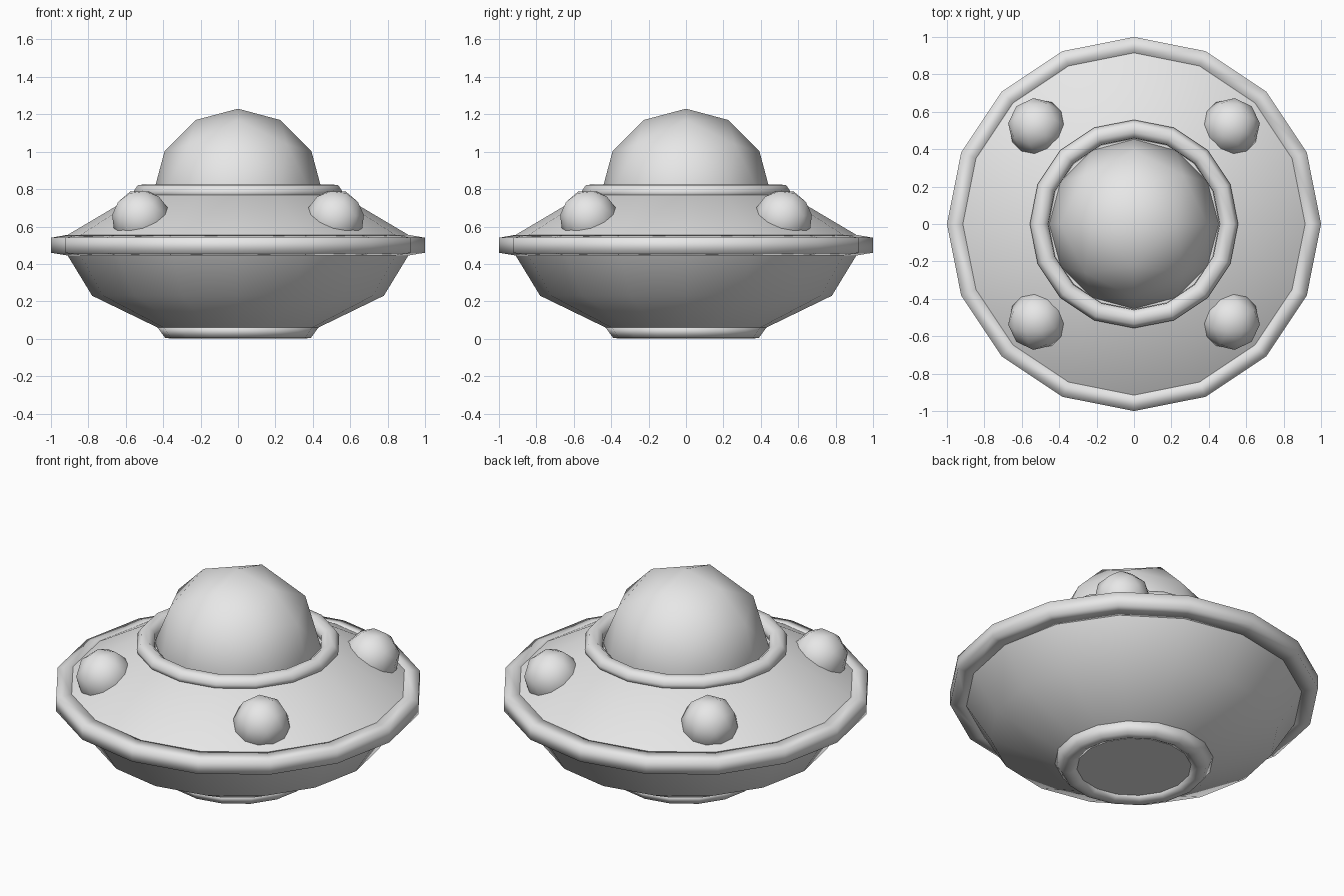
import bpy, bmesh, math
from mathutils import Matrix, Vector

if "Cube" in bpy.data.objects:
    bpy.data.objects.remove(bpy.data.objects["Cube"], do_unlink=True)

GREY = (0.8, 0.8, 0.8, 1.0)
grey = bpy.data.materials.new("light_grey")
grey.use_nodes = True
grey.diffuse_color = GREY
grey.node_tree.nodes["Principled BSDF"].inputs["Base Color"].default_value = GREY

SIDES = 16


def finish(name, bm):
    bmesh.ops.recalc_face_normals(bm, faces=bm.faces[:])
    for f in bm.faces:
        f.smooth = True
    mesh = bpy.data.meshes.new(name)
    bm.to_mesh(mesh)
    bm.free()
    mesh.materials.append(grey)
    obj = bpy.data.objects.new(name, mesh)
    bpy.context.collection.objects.link(obj)
    return obj


def lathe(name, profile, closed=False):
    """Spin a (radius, height) profile around the z axis."""
    bm = bmesh.new()
    rings = []
    for r, z in profile:
        if r == 0:
            rings.append([bm.verts.new((0, 0, z))] * SIDES)
        else:
            angles = [math.tau * i / SIDES for i in range(SIDES)]
            rings.append([bm.verts.new((r * math.cos(a), r * math.sin(a), z))
                          for a in angles])
    pairs = list(zip(rings, rings[1:]))
    if closed:
        pairs.append((rings[-1], rings[0]))
    for a, b in pairs:
        for i in range(SIDES):
            j = (i + 1) % SIDES
            corners = list(dict.fromkeys((a[i], a[j], b[j], b[i])))
            bm.faces.new(corners)
    return finish(name, bm)


def faceted_ball(name, matrix):
    """Low-poly ball: an octahedron with each edge split in three."""
    bm = bmesh.new()
    steps = range(-3, 4)
    for x in steps:
        for y in steps:
            for z in steps:
                if abs(x) + abs(y) + abs(z) == 3:
                    p = Vector([math.sin(math.radians(30 * c)) for c in (x, y, z)])
                    bm.verts.new(p.normalized())
    bmesh.ops.convex_hull(bm, input=bm.verts[:])
    bmesh.ops.transform(bm, matrix=matrix, verts=bm.verts[:])
    return finish(name, bm)


# Saucer body, from the underside up
lathe("base_plate", [(0, 0.02), (0.34, 0.02)])
lathe("base_ring", [(0.43, 0.06), (0.39, 0.005), (0.35, 0.0),
                    (0.31, 0.02), (0.33, 0.07)], closed=True)
lathe("lower_hull", [(0.40, 0.045), (0.43, 0.06), (0.78, 0.23), (0.92, 0.46)])
lathe("rim", [(0.91, 0.445), (1.0, 0.46), (1.0, 0.54), (0.915, 0.555)], closed=True)
lathe("upper_hull", [(0.92, 0.55), (0.54, 0.775), (0.46, 0.78)])
lathe("cockpit_floor", [(0.48, 0.77), (0, 0.77)])
lathe("cockpit_ring", [(0.55, 0.76), (0.557, 0.79), (0.535, 0.822), (0.49, 0.825),
                       (0.46, 0.80), (0.455, 0.76)], closed=True)

# Dome
faceted_ball("dome", Matrix.Translation((0, 0, 0.777)) @ Matrix.Scale(0.453, 4))

# Four lamps leaning outwards on the sloping hull
for side, sx in (("left", 1), ("right", -1)):
    for end, sy in (("front", -1), ("back", 1)):
        heading = math.atan2(sy, sx)
        matrix = (Matrix.Translation((0.52 * sx, 0.52 * sy, 0.645))
                  @ Matrix.Rotation(heading, 4, "Z")
                  @ Matrix.Rotation(math.radians(31), 4, "Y")
                  @ Matrix.Rotation(math.radians(45), 4, "Z")
                  @ Matrix.Scale(0.155, 4))
        faceted_ball(f"lamp_{end}_{side}", matrix)
